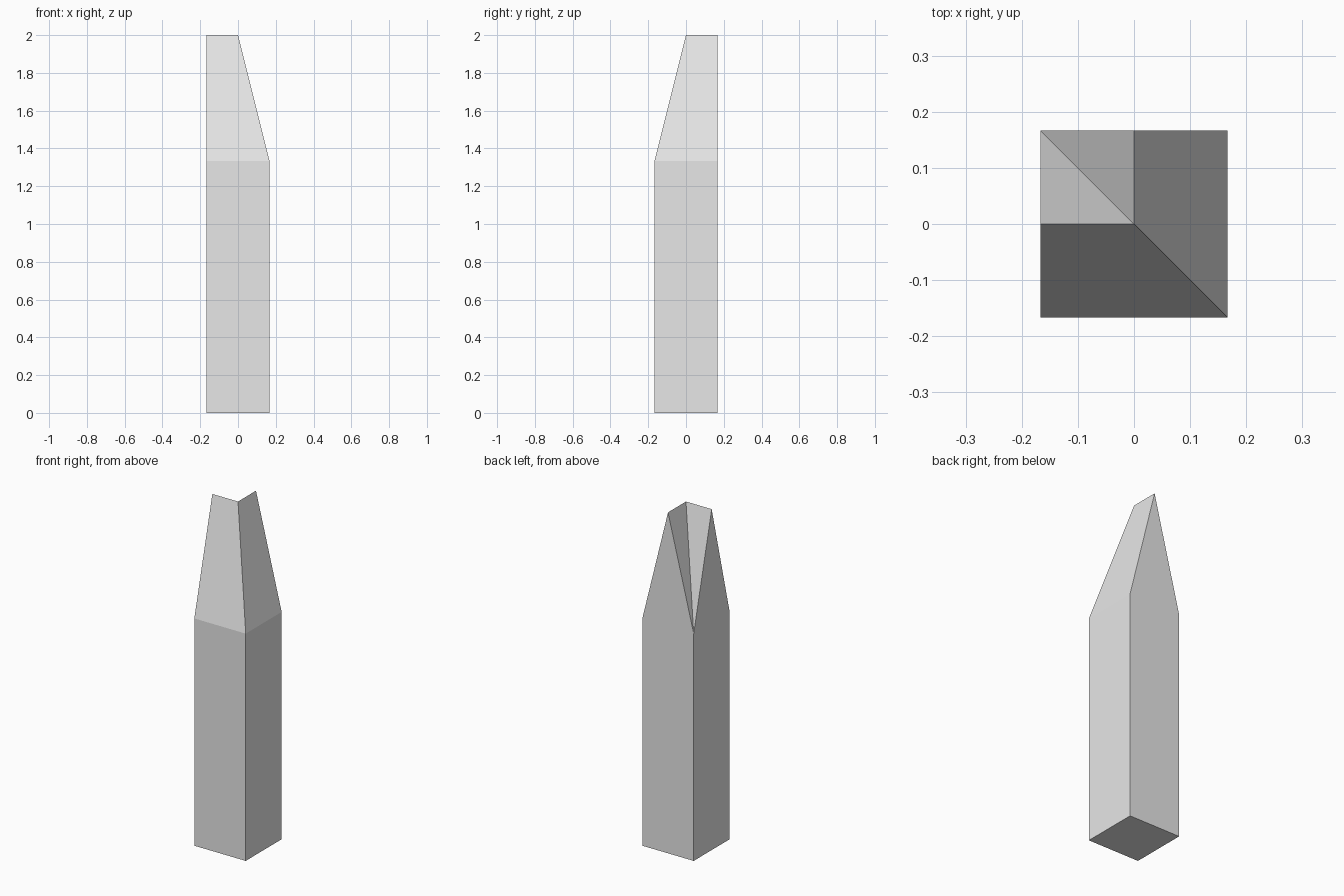
import bpy
import bmesh

# Remove the default cube
cube = bpy.data.objects.get("Cube")
if cube:
    bpy.data.objects.remove(cube, do_unlink=True)

HALF = 1 / 6      # half width of the square post
EAVE = 4 / 3      # height of the four corners
RIDGE = 2.0       # height of the L-shaped ridge

grey = bpy.data.materials.new("light grey")
grey.use_nodes = True
grey.diffuse_color = (0.8, 0.8, 0.8, 1)
grey.node_tree.nodes["Principled BSDF"].inputs["Base Color"].default_value = (0.8, 0.8, 0.8, 1)

bm = bmesh.new()


def point(x, y, z):
    return bm.verts.new((x * HALF, y * HALF, z))


# Corners in order: front left of the page, front right, back right, back left
corners = [(-1, -1), (1, -1), (1, 1), (-1, 1)]
b0, b1, b2, b3 = [point(x, y, 0) for x, y in corners]
e0, e1, e2, e3 = [point(x, y, EAVE) for x, y in corners]

# Ridge bends at the centre and ends at two gable peaks
bend = point(0, 0, RIDGE)
back_peak = point(0, 1, RIDGE)
side_peak = point(-1, 0, RIDGE)

faces = [
    (b3, b2, b1, b0),                # base
    (b0, b1, e1, e0),                # front wall
    (b1, b2, e2, e1),                # side wall
    (b2, b3, e3, back_peak, e2),     # back gable
    (b3, b0, e0, side_peak, e3),     # side gable
    (e0, e1, bend, side_peak),       # front slope, meets the hip
    (e1, e2, back_peak, bend),       # side slope, meets the hip
    (e3, bend, back_peak),           # inner slopes, meet in the valley
    (e3, side_peak, bend),
]
for face in faces:
    bm.faces.new(face)
bmesh.ops.recalc_face_normals(bm, faces=bm.faces[:])

mesh = bpy.data.meshes.new("corner_roof_post")
bm.to_mesh(mesh)
bm.free()
mesh.materials.append(grey)
post = bpy.data.objects.new("corner_roof_post", mesh)
bpy.context.collection.objects.link(post)
